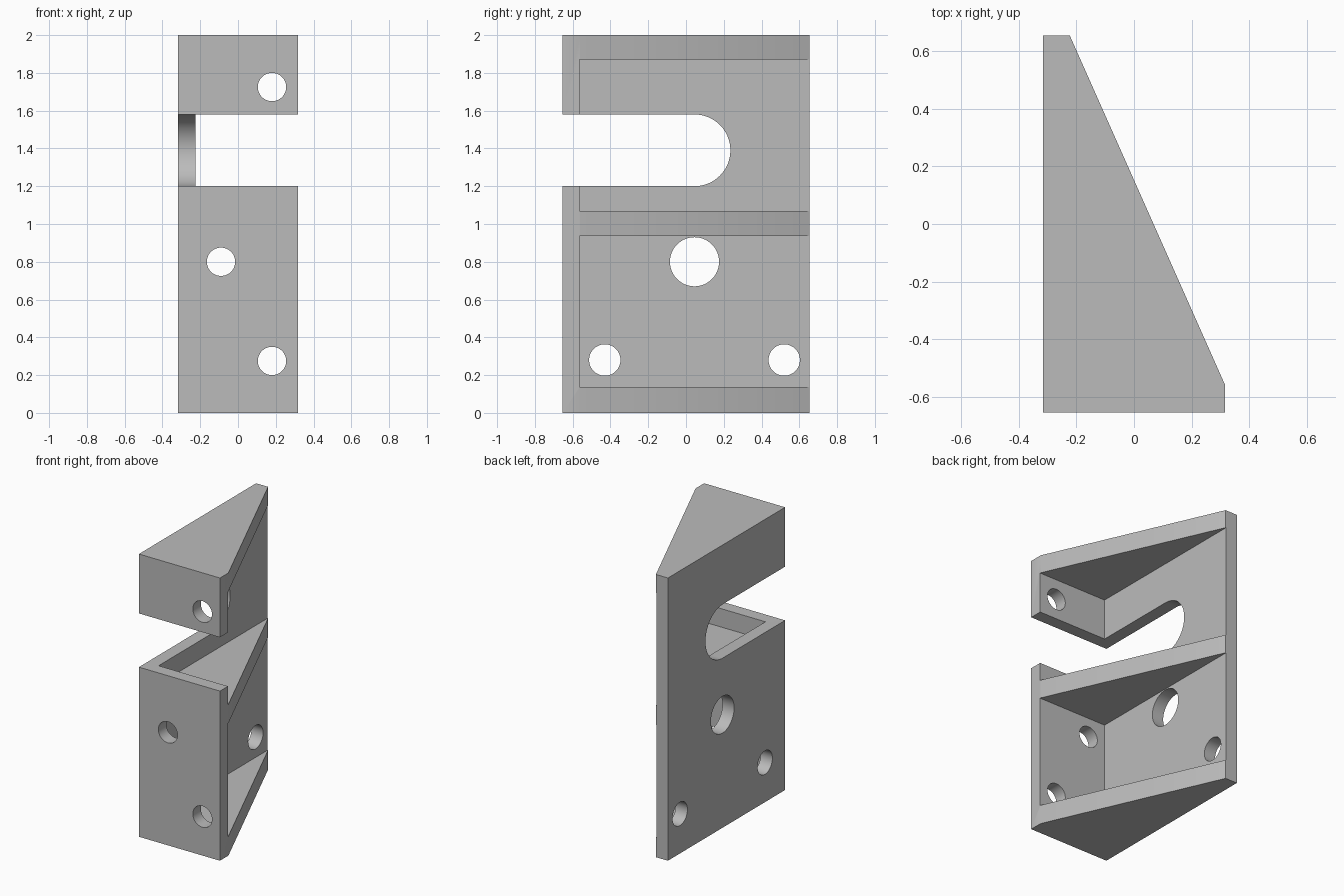
import bpy
import bmesh
from math import pi
from mathutils import Matrix, Vector

cube = bpy.data.objects.get("Cube")
if cube:
    bpy.data.objects.remove(cube, do_unlink=True)

X0, X1 = -0.317, 0.317        # side plate face, front plate edge
Y0, Y1 = -0.655, 0.655        # front face, back face
INNER_X, INNER_Y = -0.226, -0.565

grey = bpy.data.materials.new("plain grey")
grey.use_nodes = True
colour = (0.5, 0.5, 0.5, 1)
grey.diffuse_color = colour
grey.node_tree.nodes["Principled BSDF"].inputs["Base Color"].default_value = colour


def make_object(name, bm):
    bmesh.ops.recalc_face_normals(bm, faces=bm.faces[:])
    mesh = bpy.data.meshes.new(name)
    bm.to_mesh(mesh)
    bm.free()
    mesh.materials.append(grey)
    obj = bpy.data.objects.new(name, mesh)
    bpy.context.collection.objects.link(obj)
    return obj


def prism(name, outline, direction):
    bm = bmesh.new()
    face = bm.faces.new([bm.verts.new(p) for p in outline])
    extruded = bmesh.ops.extrude_face_region(bm, geom=[face])["geom"]
    verts = [v for v in extruded if isinstance(v, bmesh.types.BMVert)]
    bmesh.ops.translate(bm, verts=verts, vec=direction)
    return make_object(name, bm)


def box(name, low, high):
    low, high = Vector(low), Vector(high)
    bm = bmesh.new()
    bmesh.ops.create_cube(bm, size=1)
    bmesh.ops.scale(bm, verts=bm.verts, vec=high - low)
    bmesh.ops.translate(bm, verts=bm.verts, vec=(low + high) / 2)
    return make_object(name, bm)


def drill(name, centre, radius, axis):
    bm = bmesh.new()
    turn = Matrix.Rotation(pi / 2, 4, "Y" if axis == "X" else "X")
    bmesh.ops.create_cone(bm, cap_ends=True, segments=64, radius1=radius,
                          radius2=radius, depth=0.3,
                          matrix=Matrix.Translation(centre) @ turn)
    return make_object(name, bm)


# Wedge-shaped bracket body
bracket = prism("bracket", [(X0, Y0, 0), (X1, Y0, 0), (X1, -0.56, 0),
                            (-0.223, Y1, 0), (X0, Y1, 0)], (0, 0, 2))

# Pockets between the three gusset shelves
cutters = [box("pocket_cutter", (INNER_X, INNER_Y, low), (1, 1, high))
           for low, high in [(0.137, 0.937), (1.07, 1.87)]]

# Round-ended slot, open at the front
slot_y, slot_z, slot_r = 0.045, 1.39, 0.19
outline = [(-0.5, -1, slot_z - slot_r)]
for i in range(33):
    offset = Matrix.Rotation(pi * i / 32, 3, "X") @ Vector((0, 0, -slot_r))
    outline.append(Vector((-0.5, slot_y, slot_z)) + offset)
outline.append((-0.5, -1, slot_z + slot_r))
cutters.append(prism("slot_cutter", outline, (1, 0, 0)))

# Screw holes in the front plate
for x, z in [(0.18, 1.725), (-0.09, 0.8), (0.18, 0.275)]:
    cutters.append(drill("front_hole_cutter", (x, Y0, z), 0.075, "Y"))

# Holes in the side plate
for y, z, r in [(0.045, 0.8, 0.13), (-0.43, 0.28, 0.083), (0.52, 0.28, 0.083)]:
    cutters.append(drill("side_hole_cutter", (X0, y, z), r, "X"))

# Cut the body
bpy.context.view_layer.objects.active = bracket
for cutter in cutters:
    cutter.hide_render = True
    cut = bracket.modifiers.new("cut", "BOOLEAN")
    cut.operation = "DIFFERENCE"
    cut.solver = "EXACT"
    cut.object = cutter
    bpy.ops.object.modifier_apply(modifier=cut.name)
    bpy.data.objects.remove(cutter, do_unlink=True)

bpy.ops.object.select_all(action="DESELECT")
bracket.select_set(True)
bpy.ops.object.shade_smooth_by_angle(angle=pi / 6)
